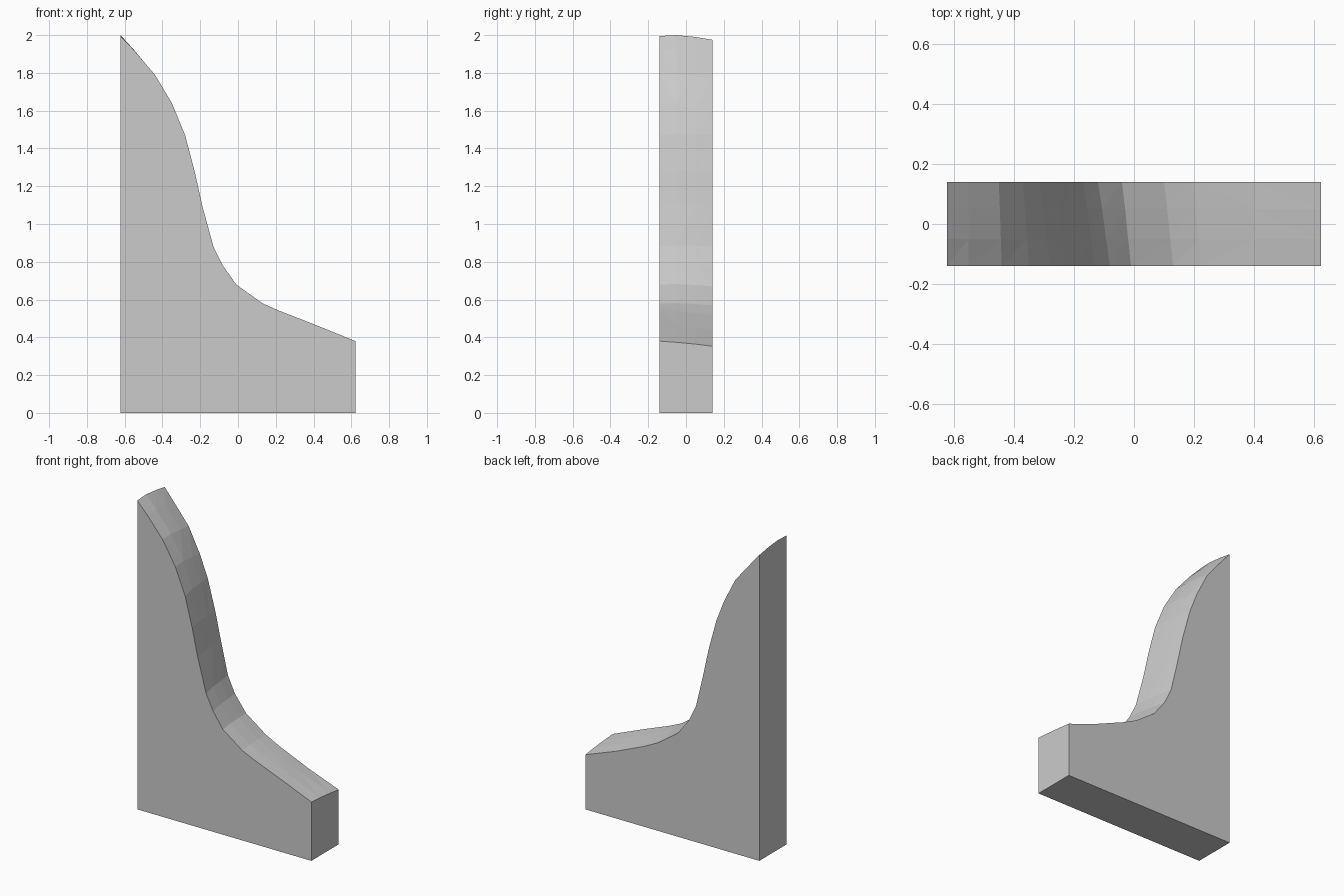
import bpy
import bmesh

if "Cube" in bpy.data.objects:
    bpy.data.objects.remove(bpy.data.objects["Cube"])

# Sweeping top edge (x, z) along the front and back faces, same point count
front = [(-0.622, 1.995), (-0.55, 1.92), (-0.44, 1.79), (-0.35, 1.64),
         (-0.28, 1.47), (-0.23, 1.28), (-0.19, 1.10), (-0.13, 0.88),
         (-0.08, 0.78), (-0.01, 0.68), (0.13, 0.58), (0.22, 0.54),
         (0.40, 0.47), (0.622, 0.38)]
back = [(-0.622, 1.975), (-0.55, 1.89), (-0.45, 1.768), (-0.37, 1.61),
        (-0.315, 1.47), (-0.26, 1.27), (-0.22, 1.09), (-0.17, 0.88),
        (-0.12, 0.775), (-0.04, 0.67), (0.10, 0.57), (0.20, 0.52),
        (0.40, 0.435), (0.622, 0.353)]


def blend(t, crown):
    """Profile between front and back, raised slightly to crown the top."""
    last = len(front) - 1
    return [(a[0] + (b[0] - a[0]) * t,
             a[1] + (b[1] - a[1]) * t + crown * (1 - 0.8 * i / last))
            for i, (a, b) in enumerate(zip(front, back))]


# Top surface strips across the thickness
sections = [(-0.14, front), (-0.05, blend(0.32, 0.0114)),
            (0.05, blend(0.65, 0.008)), (0.14, back)]
bm = bmesh.new()
rows = [[bm.verts.new((x, y, z)) for x, z in pts] for y, pts in sections]
for r0, r1 in zip(rows, rows[1:]):
    for i in range(len(front) - 1):
        bm.faces.new((r0[i], r0[i + 1], r1[i + 1], r1[i]))

# Flat base, ends and sides
fl, fr, br, bl = [bm.verts.new(c) for c in (
    (-0.622, -0.14, 0), (0.622, -0.14, 0), (0.622, 0.14, 0), (-0.622, 0.14, 0))]
bm.faces.new((fl, bl, br, fr))
bm.faces.new([fl, fr] + rows[0][::-1])
bm.faces.new([br, bl] + rows[-1])
bm.faces.new([fr, br] + [r[-1] for r in rows[::-1]])
bm.faces.new([bl, fl] + [r[0] for r in rows])
bmesh.ops.recalc_face_normals(bm, faces=bm.faces)
bmesh.ops.triangulate(bm, faces=bm.faces[:])

mesh = bpy.data.meshes.new("curved_wall")
bm.to_mesh(mesh)
bm.free()
bpy.context.collection.objects.link(bpy.data.objects.new("curved_wall", mesh))
